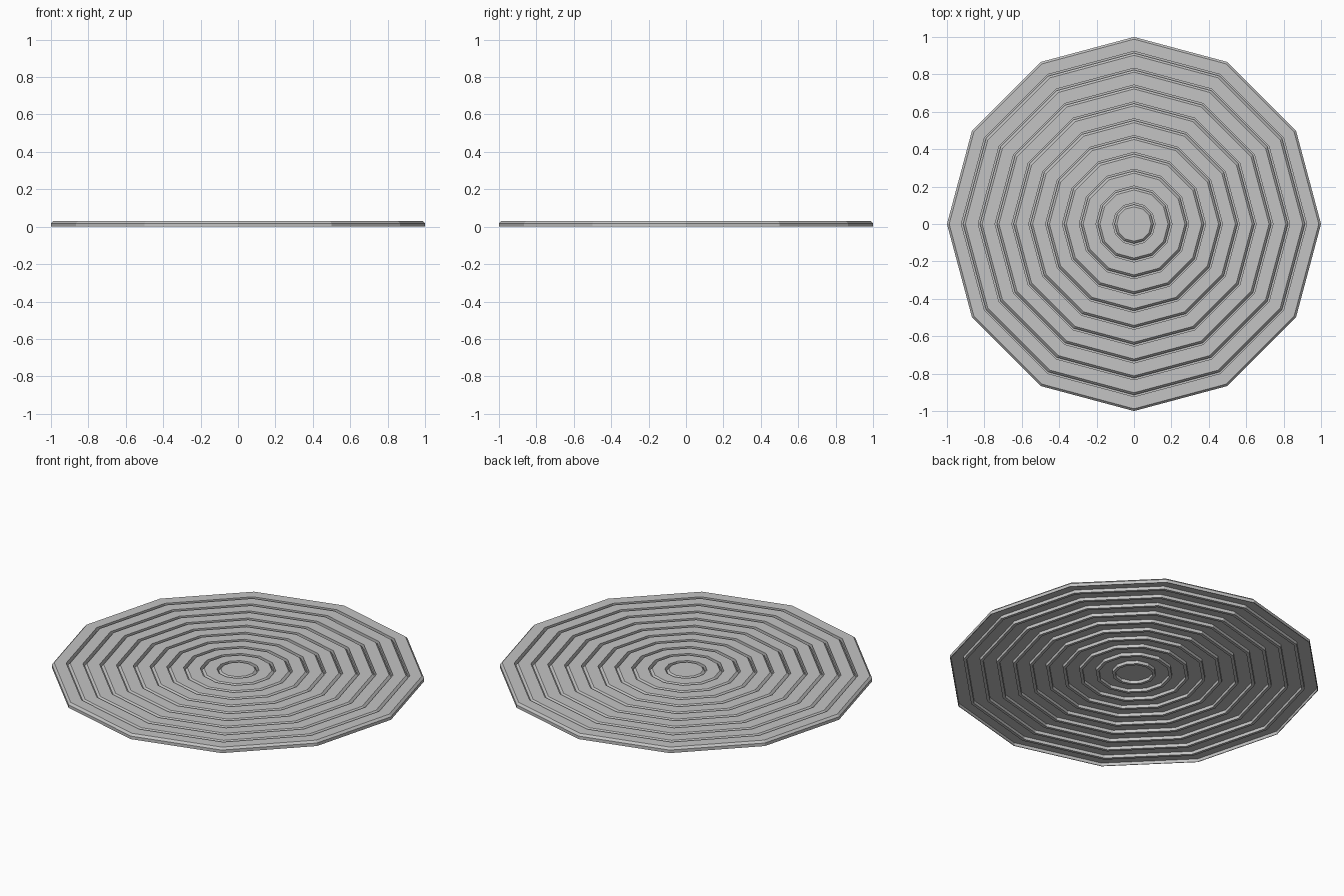
import bpy, bmesh, math

cube = bpy.data.objects.get("Cube")
if cube:
    bpy.data.objects.remove(cube, do_unlink=True)

SIDES = 12
STEP = 0.09
GROOVES = 10
HEIGHT = 0.03
CHAMFER = 0.012
SHOULDER = 0.018    # lower edge of the chamfers and underside of the plates
GROOVE = 0.009
FLOOR = 0.004
WALL = 0.004


def make_material(name, value):
    mat = bpy.data.materials.new(name)
    mat.use_nodes = True
    color = (value, value, value, 1)
    mat.diffuse_color = color
    mat.node_tree.nodes["Principled BSDF"].inputs["Base Color"].default_value = color
    return mat


def lathe(name, profile, mat):
    """Turn an (r, z) profile around z and cap both of its ends flat."""
    bm = bmesh.new()
    angles = [math.tau * i / SIDES for i in range(SIDES)]
    loops = [[bm.verts.new((r * math.cos(a), r * math.sin(a), z)) for a in angles]
             for r, z in profile]
    bm.faces.new(loops[0])
    bm.faces.new(loops[-1])
    for low, high in zip(loops, loops[1:]):
        for i in range(SIDES):
            j = (i + 1) % SIDES
            bm.faces.new((low[i], low[j], high[j], high[i]))
    bmesh.ops.recalc_face_normals(bm, faces=bm.faces)
    mesh = bpy.data.meshes.new(name)
    bm.to_mesh(mesh)
    bm.free()
    mesh.materials.append(mat)
    obj = bpy.data.objects.new(name, mesh)
    bpy.context.collection.objects.link(obj)
    return obj


# Top: chamfered plates parted by narrow grooves; underside: matching ribs
top, underside = [], []
for k in range(GROOVES):
    r = 0.104 + STEP * k
    end = r + GROOVE
    top += [(r - CHAMFER, HEIGHT), (r, SHOULDER), (r, FLOOR),
            (end, FLOOR), (end, HEIGHT)]
    underside += [(r - WALL, SHOULDER), (r - WALL, 0),
                  (end + WALL, 0), (end + WALL, SHOULDER)]

# Outer rim with a chamfered top edge and a thin downward lip
rim = [(1 - CHAMFER, HEIGHT), (1, SHOULDER), (1, 0),
       (1 - WALL, 0), (1 - WALL, SHOULDER)]

lathe("ribbed_disc", top + rim + underside[::-1], make_material("plate_grey", 0.55))
